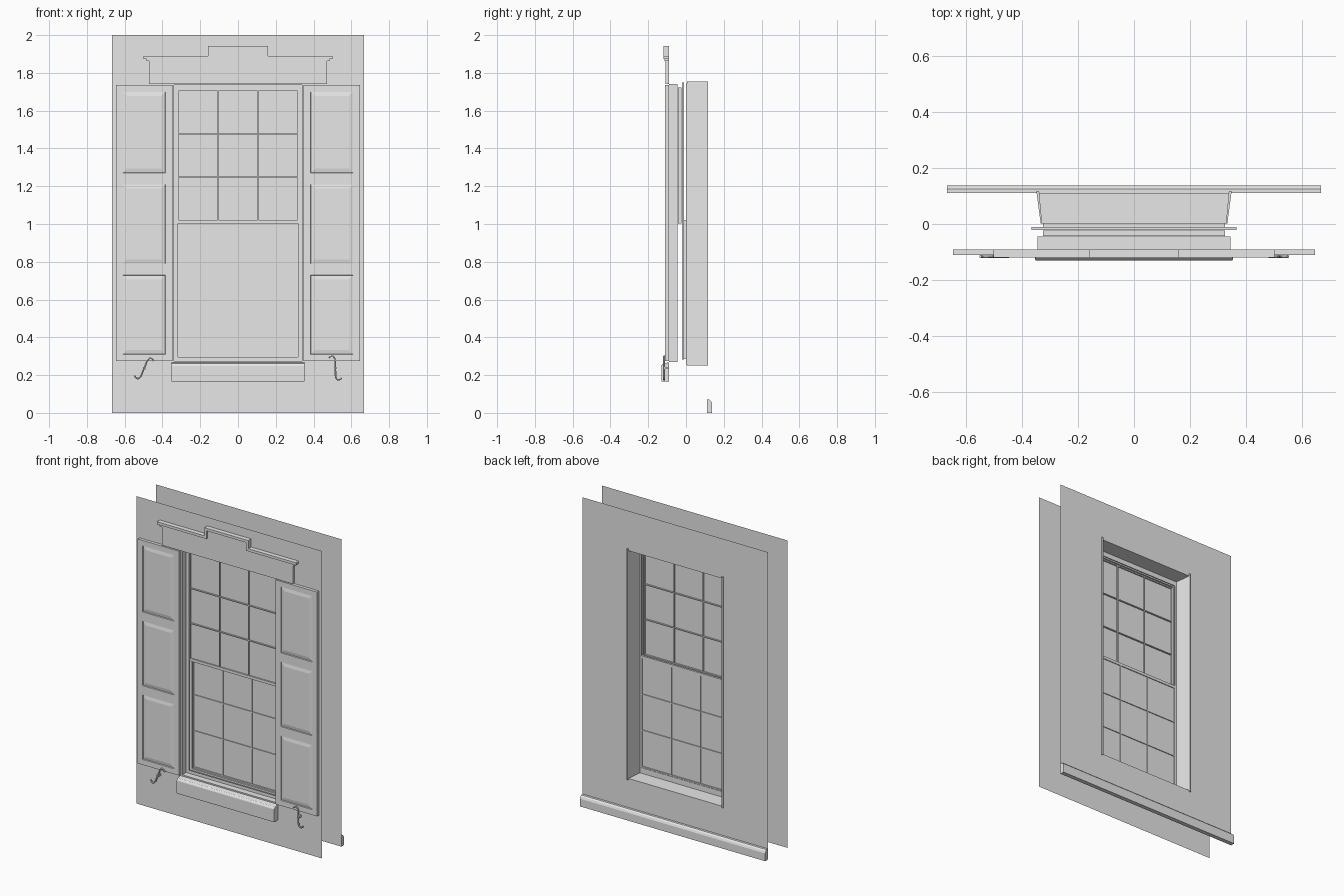
import bpy, bmesh, math

cube = bpy.data.objects.get("Cube")
if cube:
    bpy.data.objects.remove(cube, do_unlink=True)

GREY = (0.8, 0.8, 0.8, 1)
mat = bpy.data.materials.new("plain grey")
mat.use_nodes = True
mat.diffuse_color = GREY
mat.node_tree.nodes["Principled BSDF"].inputs["Base Color"].default_value = GREY


def finish(name, bm, recalc=True):
    if recalc:
        bmesh.ops.recalc_face_normals(bm, faces=bm.faces[:])
    me = bpy.data.meshes.new(name)
    bm.to_mesh(me)
    bm.free()
    me.materials.append(mat)
    ob = bpy.data.objects.new(name, me)
    bpy.context.collection.objects.link(ob)
    return ob


def prism(name, pts, axis, a, b):
    """Extrude a 2D outline from a to b along the named axis."""
    place = {"x": lambda p, t: (t, p[0], p[1]),
             "y": lambda p, t: (p[0], t, p[1]),
             "z": lambda p, t: (p[0], p[1], t)}[axis]
    bm = bmesh.new()
    ends = [[bm.verts.new(place(p, t)) for p in pts] for t in (a, b)]
    for e in ends:
        bm.faces.new(e)
    for i in range(len(pts)):
        j = (i + 1) % len(pts)
        bm.faces.new((ends[0][i], ends[0][j], ends[1][j], ends[1][i]))
    return finish(name, bm)


def rect(x0, x1, z0, z1):
    return [(x0, z0), (x1, z0), (x1, z1), (x0, z1)]


def box(name, x0, x1, y0, y1, z0, z1):
    return prism(name, rect(x0, x1, z0, z1), "y", y0, y1)


def ring(name, outer, inner, y0, y1=None):
    """Rectangular frame; a flat sheet with a hole when y1 is missing."""
    bm = bmesh.new()
    depths = [y0] if y1 is None else [y0, y1]
    loops = [[[bm.verts.new((x, y, z)) for x, z in rect(*r)]
              for r in (outer, inner)] for y in depths]
    for i in range(4):
        j = (i + 1) % 4
        for o, n in loops:
            bm.faces.new((o[i], o[j], n[j], n[i]))
        if y1 is not None:
            for k in (0, 1):
                f, g = loops[0][k], loops[1][k]
                bm.faces.new((f[i], f[j], g[j], g[i]))
    return finish(name, bm, y1 is not None)


# Outer and inner wall sheets
WALL = (-0.667, 0.667, 0, 2)
ring("outer_wall", WALL, (-0.343, 0.343, 0.27, 1.74), -0.09)
inner_wall = ring("inner_wall", WALL, (-0.345, 0.345, 0.255, 1.745), 0.11)
inner_wall.data.flip_normals()

# Baseboard on the room side
prism("baseboard", [(0.11, 0), (0.138, 0), (0.138, 0.05), (0.133, 0.062),
                    (0.125, 0.07), (0.11, 0.07)], "x", -0.667, 0.667)

# Outer sleeve, stops and parting bead
OPEN = (-0.317, 0.317, 0.295, 1.71)
ring("outer_sleeve", (-0.343, 0.343, 0.27, 1.74),
     (-0.338, 0.338, 0.275, 1.735), -0.09, -0.045)
ring("outer_stop", (-0.343, 0.343, 0.27, 1.74), OPEN, -0.05, -0.045)
ring("parting_bead", (-0.365, 0.365, 0.283, 1.75), OPEN, -0.022, -0.011)
ring("inner_stop", (-0.333, 0.333, 0.255, 1.745), OPEN, 0.001, 0.006)

# Splayed room-side reveal
for z, n in ((0.255, "bottom"), (1.741, "top")):
    prism("reveal_" + n, [(-0.33, 0.006), (0.33, 0.006), (0.343, 0.11),
                          (-0.343, 0.11)], "z", z, z + 0.004)
for s, n in ((1, "left"), (-1, "right")):
    prism("reveal_" + n, [(s * 0.328, 0.006), (s * 0.333, 0.006),
                          (s * 0.348, 0.117), (s * 0.338, 0.117)], "z", 0.25, 1.755)


# Two sashes with glass and three by three panes
def sash(name, z0, z1, y0, y1):
    gx, g0, g1 = 0.315, z0 + 0.018, z1 - 0.018
    ring(name + "_frame", (-0.325, 0.325, z0, z1), (-gx, gx, g0, g1), y0, y1)
    mid = (y0 + y1) / 2
    box(name + "_glass", -gx, gx, mid - 0.001, mid + 0.001, g0, g1)
    for i in (1, 2):
        x = -gx + 2 * gx * i / 3
        z = g0 + (g1 - g0) * i / 3
        box(f"{name}_upright_bar_{i}", x - 0.003, x + 0.003, y0, y1, g0, g1)
        box(f"{name}_cross_bar_{i}", -gx, gx, y0, y1, z - 0.003, z + 0.003)


sash("upper_sash", 1.003, 1.722, -0.043, -0.024)
sash("lower_sash", 0.285, 1.022, -0.01, 0.003)

# Sill
sill = prism("sill", [(-0.09, 0.165), (-0.13, 0.165), (-0.13, 0.25), (-0.122, 0.262),
                      (-0.09, 0.268)], "x", -0.352, 0.352)
bev = sill.modifiers.new("soft_edges", "BEVEL")
bev.width, bev.segments = 0.003, 2

# Header board and stepped cornice


def stepped(name, w, top, step_w, step_top, bottom, y, hollow=None):
    right = [(w, bottom), (w, top), (step_w, top), (step_w, step_top)]
    pts = right + [(-x, z) for x, z in reversed(right)]
    if hollow:
        hw, hz = hollow
        pts += [(-hw, bottom), (-hw, hz), (hw, hz), (hw, bottom)]
    prism(name, pts, "y", y, -0.09)


stepped("header_board", 0.47, 1.87, 0.145, 1.925, 1.74, -0.108)
stepped("cornice_cove", 0.485, 1.88, 0.15, 1.935, 1.862, -0.113, (0.135, 1.915))
stepped("cornice_cap", 0.5, 1.89, 0.158, 1.943, 1.873, -0.12, (0.142, 1.926))


# Shutters with three recessed panels
def shutter(name, s):
    xs = sorted(s * x for x in (0.347, 0.385, 0.61, 0.645))
    zs = (0.275, 0.31, 0.73, 0.79, 1.21, 1.27, 1.7, 1.735)
    bm = bmesh.new()
    grid = [[bm.verts.new((x, -0.11, z)) for x in xs] for z in zs]
    panels = []
    for r in range(len(zs) - 1):
        for c in range(3):
            f = bm.faces.new((grid[r][c], grid[r][c + 1],
                              grid[r + 1][c + 1], grid[r + 1][c]))
            if c == 1 and r % 2:
                panels.append(f)
    rim = [e for e in bm.edges if e.is_boundary]
    ext = bmesh.ops.extrude_edge_only(bm, edges=rim)["geom"]
    for v in ext:
        if isinstance(v, bmesh.types.BMVert):
            v.co.y = -0.0905
    # Thin quirk around each panel, then a shallow raised slope
    bm.normal_update()
    bmesh.ops.inset_individual(bm, faces=panels, thickness=0.003, depth=-0.005)
    bmesh.ops.inset_individual(bm, faces=panels, thickness=0.03, depth=0.004)
    finish(name, bm)


shutter("left_shutter", 1)
shutter("right_shutter", -1)


# S-shaped shutter holders on short pins
def holder(name, cx, cz, s, turn):
    pts = [(-0.05, -0.038), (-0.046, -0.05), (-0.03, -0.056), (-0.016, -0.042),
           (-0.008, -0.018)]
    pts += [(-x, -z) for x, z in reversed(pts)]
    cu = bpy.data.curves.new(name, "CURVE")
    cu.dimensions = "3D"
    cu.bevel_depth, cu.bevel_resolution, cu.resolution_u = 0.005, 1, 4
    sp = cu.splines.new("NURBS")
    sp.points.add(len(pts) - 1)
    c, n = math.cos(turn), math.sin(turn)
    for p, (x, z) in zip(sp.points, pts):
        x *= s
        p.co = (cx + x * c + z * n, -0.116, cz - x * n + z * c, 1)
    sp.use_endpoint_u = True
    sp.order_u = 3
    cu.use_fill_caps = True
    cu.materials.append(mat)
    ob = bpy.data.objects.new(name, cu)
    bpy.context.collection.objects.link(ob)
    bpy.ops.object.select_all(action="DESELECT")
    ob.select_set(True)
    bpy.context.view_layer.objects.active = ob
    bpy.ops.object.convert(target="MESH")
    bpy.ops.object.shade_smooth_by_angle()
    box(name + "_pin", cx - 0.006, cx + 0.006, -0.118, -0.09, cz - 0.006, cz + 0.006)


holder("right_shutter_holder", -0.497, 0.236, 1, 0)
holder("left_shutter_holder", 0.515, 0.238, -1, math.radians(20))
